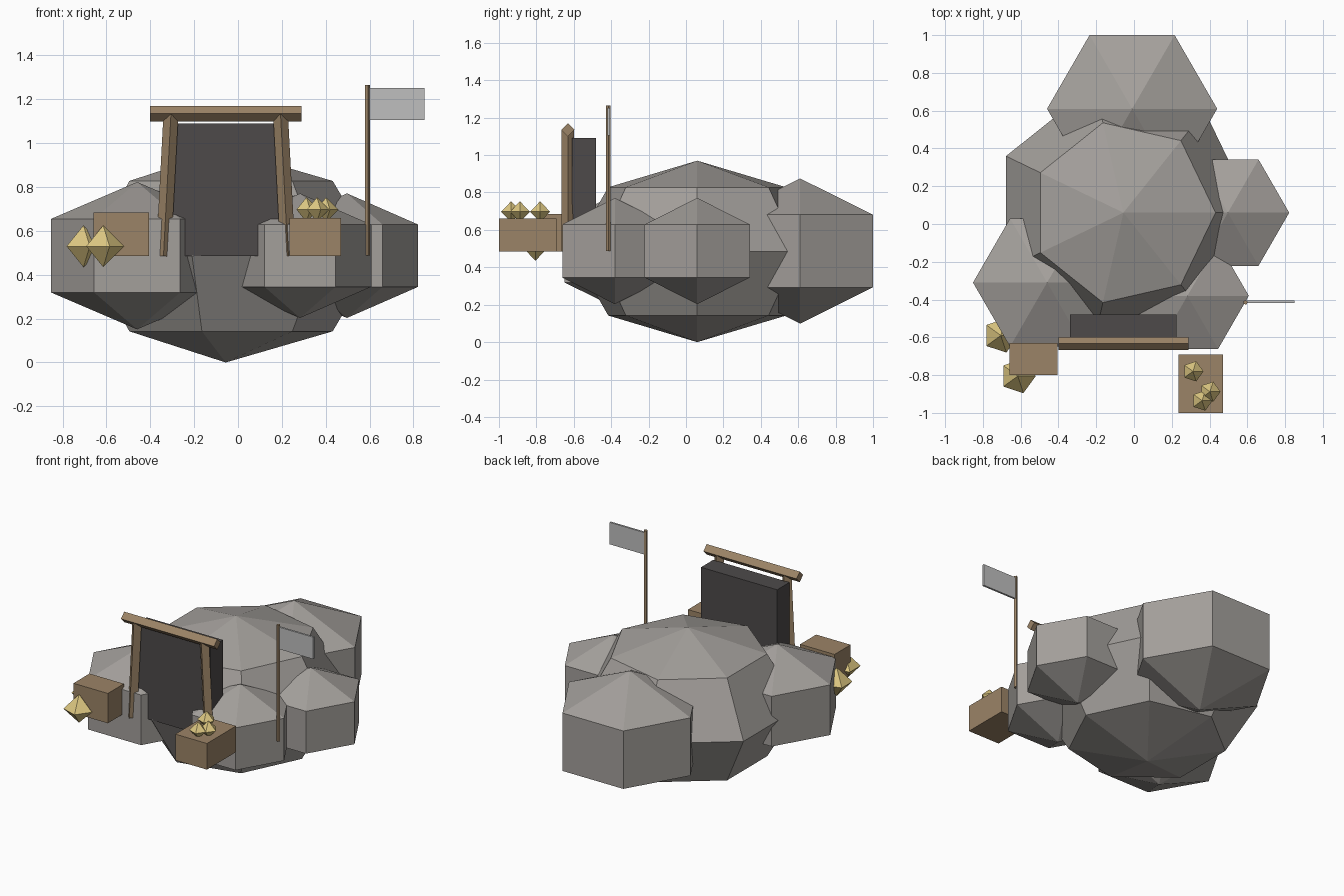
import bpy, bmesh, math
from mathutils import Vector

if "Cube" in bpy.data.objects:
    bpy.data.objects.remove(bpy.data.objects["Cube"])


def material(name, rgb):
    m = bpy.data.materials.new(name)
    m.diffuse_color = (*rgb, 1.0)
    m.use_nodes = True
    m.node_tree.nodes["Principled BSDF"].inputs["Base Color"].default_value = m.diffuse_color
    return m


STONE = material("grey stone", (0.37, 0.35, 0.33))
WOOD = material("brown wood", (0.33, 0.23, 0.135))
DARK = material("dark entrance", (0.075, 0.068, 0.068))
GOLD = material("gold", (0.72, 0.57, 0.22))
CLOTH = material("pale cloth", (0.52, 0.52, 0.52))


def make(name, bm, mat):
    bmesh.ops.recalc_face_normals(bm, faces=bm.faces[:])
    me = bpy.data.meshes.new(name)
    bm.to_mesh(me)
    bm.free()
    me.materials.append(mat)
    ob = bpy.data.objects.new(name, me)
    bpy.context.scene.collection.objects.link(ob)
    return ob


def ball(name, mat, centre, radius, height, sides, rings):
    """Low-poly sphere with its first vertex on +x; radius and half height given at full size."""
    c = Vector(centre)
    bm = bmesh.new()
    top = bm.verts.new(c + Vector((0, 0, height)))
    bottom = bm.verts.new(c - Vector((0, 0, height)))
    loops = []
    for k in range(1, rings):
        p = math.pi * k / rings
        r, z = radius * math.sin(p), height * math.cos(p)
        loops.append([bm.verts.new(c + Vector((r * math.cos(a), r * math.sin(a), z)))
                      for a in (math.tau * i / sides for i in range(sides))])
    for i in range(sides):
        j = (i + 1) % sides
        bm.faces.new((top, loops[0][i], loops[0][j]))
        bm.faces.new((bottom, loops[-1][j], loops[-1][i]))
        for u, v in zip(loops, loops[1:]):
            bm.faces.new((u[i], v[i], v[j], u[j]))
    return make(name, bm, mat)


def box(name, mat, lo, hi):
    bm = bmesh.new()
    bmesh.ops.create_cube(bm, size=1)
    lo, hi = Vector(lo), Vector(hi)
    for v in bm.verts:
        v.co = (lo + hi) / 2 + v.co * (hi - lo)
    return make(name, bm, mat)


def bar(name, mat, start, end, radius, sides, side_dir):
    """Prism between two points, first edge pointing along side_dir."""
    start, end = Vector(start), Vector(end)
    d = (end - start).normalized()
    v = d.cross(Vector(side_dir)).normalized()
    u = v.cross(d)
    bm = bmesh.new()
    ends = [[bm.verts.new(p + radius * (u * math.cos(a) + v * math.sin(a)))
             for a in (math.tau * i / sides for i in range(sides))] for p in (start, end)]
    for e in ends:
        bm.faces.new(e)
    for i in range(sides):
        j = (i + 1) % sides
        bm.faces.new((ends[0][i], ends[0][j], ends[1][j], ends[1][i]))
    return make(name, bm, mat)


# Rocks: one big seven-sided boulder and four six-sided ones
ball("main_rock", STONE, (-0.056, 0.06, 0.485), 0.69, 0.485, 7, 4)
for name, x, y, r, h in (("back_rock", -0.01, 0.61, 0.52, 0.388),
                         ("right_rock", 0.497, 0.06, 0.375, 0.284),
                         ("front_right_rock", 0.283, -0.38, 0.375, 0.284),
                         ("front_left_rock", -0.46, -0.31, 0.453, 0.336)):
    ball(name, STONE, (x, y, 0.487), r, h, 6, 3)

# Mine entrance with leaning posts and a beam
MID = -0.056
box("dark_entrance", DARK, (-0.34, -0.61, 0.485), (0.225, -0.48, 1.09))
for side, s in (("left", -1), ("right", 1)):
    bar(side + "_post", WOOD, (MID + s * 0.284, -0.632, 0.485),
        (MID + s * 0.25, -0.632, 1.13), 0.034, 4, (1, 0, 0))
bar("top_beam", WOOD, (MID - 0.345, -0.632, 1.135), (MID + 0.345, -0.632, 1.135),
    0.035, 4, (0, 0, 1))

# Crates
box("left_crate", WOOD, (-0.66, -0.80, 0.485), (-0.405, -0.63, 0.685))
box("right_crate", WOOD, (0.235, -1.0, 0.485), (0.47, -0.692, 0.66))

# Gold nuggets
for i, (x, y, z, r) in enumerate(((-0.705, -0.59, 0.53, 0.095),
                                  (-0.615, -0.805, 0.53, 0.095),
                                  (0.312, -0.78, 0.697, 0.056),
                                  (0.402, -0.888, 0.697, 0.056),
                                  (0.36, -0.935, 0.697, 0.056))):
    ball(f"nugget_{i + 1}", GOLD, (x, y, z), r, r, 5, 2)

# Flag on its pole
bar("flag_pole", WOOD, (0.59, -0.415, 0.487), (0.59, -0.415, 1.265), 0.0125, 5, (1, 0, 0))
box("flag", CLOTH, (0.597, -0.419, 1.105), (0.85, -0.406, 1.252))
